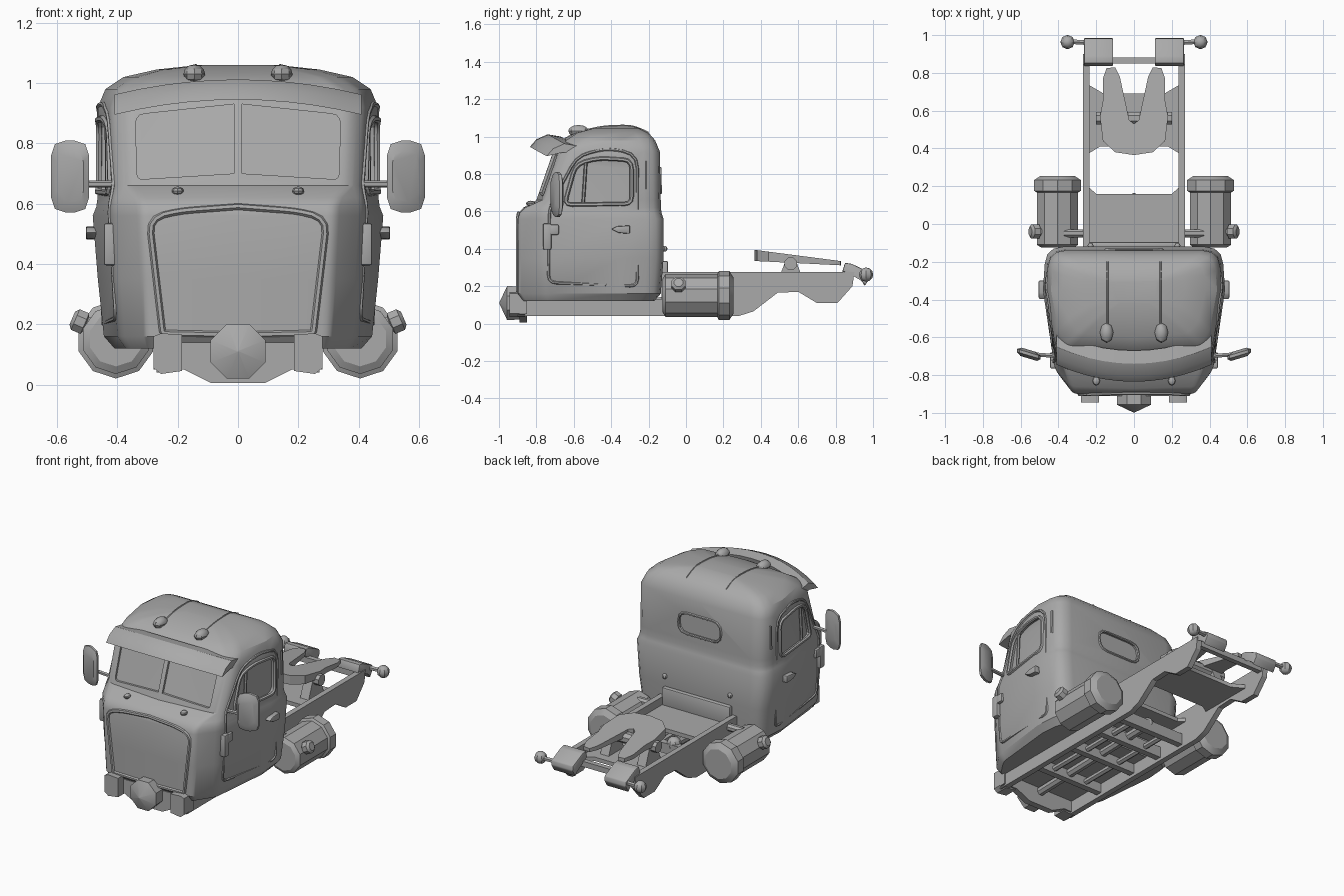
import bpy, bmesh, math
from mathutils import Vector, Matrix
from mathutils.bvhtree import BVHTree

if "Cube" in bpy.data.objects:
    bpy.data.objects.remove(bpy.data.objects["Cube"])

GREY = (0.4, 0.4, 0.4, 1)
mat = bpy.data.materials.new("plain grey")
mat.use_nodes = True
mat.diffuse_color = GREY
mat.node_tree.nodes["Principled BSDF"].inputs["Base Color"].default_value = GREY
parts = []


def finish(name, bm, mirror=False, bevel=0):
    if bevel:
        bmesh.ops.bevel(bm, geom=bm.edges[:], offset=bevel, segments=2, affect='EDGES', profile=0.5)
    if mirror:
        copy = bmesh.ops.duplicate(bm, geom=bm.verts[:] + bm.edges[:] + bm.faces[:])["geom"]
        for v in copy:
            if isinstance(v, bmesh.types.BMVert):
                v.co.x *= -1
    bmesh.ops.recalc_face_normals(bm, faces=bm.faces[:])
    me = bpy.data.meshes.new(name)
    bm.to_mesh(me)
    bm.free()
    ob = bpy.data.objects.new(name, me)
    bpy.context.collection.objects.link(ob)
    me.materials.append(mat)
    parts.append(ob)
    return ob


def loft(bm, rings):
    """Skin a list of equally long closed rings and cap both ends."""
    rows = [[bm.verts.new(p) for p in r] for r in rings]
    n = len(rows[0])
    for a, b in zip(rows, rows[1:]):
        for i in range(n):
            bm.faces.new((a[i], a[(i + 1) % n], b[(i + 1) % n], b[i]))
    caps = [bm.faces.new(rows[0]), bm.faces.new(rows[-1])]
    return caps


def prism(name, pts, axis, a, b, mirror=False, bevel=0):
    place = {'x': lambda p, t: (t, p[0], p[1]), 'y': lambda p, t: (p[0], t, p[1]),
             'z': lambda p, t: (p[0], p[1], t)}[axis]
    bm = bmesh.new()
    loft(bm, [[place(p, t) for p in pts] for t in (a, b)])
    return finish(name, bm, mirror, bevel)


def box(name, x, y, z, mirror=False, bevel=0):
    return prism(name, [(x[0], y[0]), (x[1], y[0]), (x[1], y[1]), (x[0], y[1])], 'z', *z, mirror, bevel)


def turned(name, p, q, profile, n=10, mirror=False):
    """Solid of revolution from p to q; profile is (fraction, radius)."""
    p, q = Vector(p), Vector(q)
    rot = (q - p).to_track_quat('Z', 'Y').to_matrix()
    ring = [rot @ Vector((math.cos(t), math.sin(t), 0)) for t in
            [(i + 0.5) * math.tau / n for i in range(n)]]
    bm = bmesh.new()
    loft(bm, [[p.lerp(q, f) + v * r for v in ring] for f, r in profile])
    return finish(name, bm, mirror)


def rod(name, p, q, r, n=8, mirror=False):
    return turned(name, p, q, [(0, r), (1, r)], n, mirror)


def ball(name, c, size, mirror=True):
    bm = bmesh.new()
    bmesh.ops.create_uvsphere(bm, u_segments=8, v_segments=6, radius=1,
                              matrix=Matrix.Translation(c) @ Matrix.Diagonal((*size, 1)))
    return finish(name, bm, mirror)


def fillet(corners, steps=4):
    """Round each (x, y, radius) corner of a closed polygon."""
    out = []
    for i, (x, y, r) in enumerate(corners):
        c = Vector((x, y))
        if not r:
            out.append(c)
            continue
        a = c + (Vector(corners[i - 1][:2]) - c).normalized() * r
        b = c + (Vector(corners[(i + 1) % len(corners)][:2]) - c).normalized() * r
        for k in range(steps):
            t = k / (steps - 1)
            out.append(a.lerp(c, t).lerp(c.lerp(b, t), t))
    return out


# Cab shell: z, front centre y, front corner y, corner x, side start x, side start y, half width, back y
CAB = [(.12, -.87, -.87, .29, .37, -.75, .41, -.17), (.16, -.9, -.9, .30, .395, -.76, .445, -.135),
       (.35, -.9, -.9, .31, .41, -.77, .465, -.12), (.56, -.9, -.9, .32, .42, -.77, .482, -.12),
       (.59, -.895, -.89, .32, .42, -.77, .47, -.13), (.62, -.87, -.86, .33, .415, -.76, .466, -.135),
       (.66, -.80, -.77, .36, .41, -.73, .466, -.135), (.92, -.71, -.68, .37, .42, -.63, .465, -.14),
       (.98, -.67, -.64, .34, .40, -.57, .44, -.165), (1.02, -.60, -.58, .28, .34, -.52, .38, -.20),
       (1.045, -.5, -.49, .18, .24, -.45, .27, -.25), (1.06, -.42, -.42, .08, .11, -.40, .13, -.30)]


def cab_ring(z, yf, ya, xf, xc, yc, xs, yb):
    k = xs / .47
    half = [(xf, ya, .025 * k), (xc, yc, .035 * k), (xs, -.35, 0), (xs - .015 * k, yb, .09 * k)]
    corners = [(0, yf, 0)] + half + [(0, yb, 0)] + [(-x, y, r) for x, y, r in reversed(half)]
    return [(p.x, p.y, z) for p in fillet(corners)]


bm = bmesh.new()
loft(bm, [cab_ring(*row) for row in CAB])
bmesh.ops.recalc_face_normals(bm, faces=bm.faces[:])
surface = BVHTree.FromBMesh(bm)
cab = finish("cab", bm)

RAYS = {'front': (lambda p: (p[0], -3, p[1]), Vector((0, 1, 0))), 'back': (lambda p: (p[0], 3, p[1]), Vector((0, -1, 0))),
        'side': (lambda p: (3, p[0], p[1]), Vector((-1, 0, 0))), 'top': (lambda p: (p[0], p[1], 3), Vector((0, 0, -1)))}


def project(pts, view):
    start, d = RAYS[view]
    hits = [surface.ray_cast(Vector(start(p)), d)[0] for p in pts]
    return [h for h in hits if h], d


def bead(name, pts, view, r, closed=True, mirror=False):
    """Raised trim following the cab surface."""
    hits, _ = project(pts, view)
    n = len(hits)
    bm = bmesh.new()
    rows = []
    for i, h in enumerate(hits):
        prev = hits[i - 1] if closed or i else h
        nxt = hits[(i + 1) % n] if closed or i < n - 1 else h
        t = (nxt - prev).normalized()
        u = surface.find_nearest(h)[1]
        w = t.cross(u).normalized()
        rows.append([bm.verts.new(h + (w * math.cos(a) + u * math.sin(a)) * r)
                     for a in [k * math.tau / 6 for k in range(6)]])
    for i in range(n if closed else n - 1):
        a, b = rows[i], rows[(i + 1) % n]
        for k in range(6):
            bm.faces.new((a[k], a[(k + 1) % 6], b[(k + 1) % 6], b[k]))
    return finish(name, bm, mirror)


# Outlines on the cab
side_window = fillet([(-.65, .635, .04), (-.29, .64, .04), (-.29, .875, .05), (-.48, .885, .06), (-.59, .85, .05)])
door = fillet([(-.735, .22, .04), (-.26, .20, .04), (-.26, .91, .08), (-.42, .935, .05), (-.58, .90, .07), (-.73, .62, .05)])
pane = fillet([(.014, .70, 0), (.335, .68, .02), (.34, .895, .03), (.014, .93, 0)])
back_window = fillet([(-.15, .70, .06), (.15, .70, .06), (.15, .83, .06), (-.15, .83, .06)])
grille = fillet([(-.25, .17, .01), (0, .165, 0), (.25, .17, .01), (.295, .55, .05), (.2, .575, .05), (0, .59, 0),
                 (-.2, .575, .05), (-.295, .55, .05)])

# Window recesses
bm = bmesh.new()
for outline, view, depth, both in ((side_window, 'side', .022, 1), (pane, 'front', .014, 1), (back_window, 'back', .02, 0)):
    hits, d = project(outline, view)
    for s in ((1, -1) if both else (1,)):
        flip = Vector((s, 1, 1))
        caps = loft(bm, [[(h + d * o) * flip for h in hits] for o in (-.04, depth)])
        bmesh.ops.triangulate(bm, faces=caps)
cutter = finish("window_cutter", bm)
parts.remove(cutter)
cutter.hide_render = True
mod = cab.modifiers.new("windows", 'BOOLEAN')
mod.operation, mod.solver, mod.object = 'DIFFERENCE', 'EXACT', cutter
bpy.context.view_layer.objects.active = cab
bpy.ops.object.modifier_apply(modifier=mod.name)
bpy.data.objects.remove(cutter)

# Cab trim
bead("door_edge", door, 'side', .008, mirror=True)
bead("side_window_frame", side_window, 'side', .011, mirror=True)
bead("back_window_frame", back_window, 'back', .008)
bead("grille_frame", grille, 'front', .011)
bead("roof_cable", [(.14, -.55 + .035 * i) for i in range(11)], 'top', .005, False, True)
bead("side_vent", [(-.21, .72 + .05 * i) for i in range(4)], 'side', .008, False, True)
rod("window_divider", (.432, -.55, .64), (.432, -.535, .87), .009, 6, True)
ball("roof_light", (.145, -.575, 1.03), (.036, .055, .032))
ball("hood_light", (.2, -.83, .642), (.02, .025, .015))
ball("rear_light", (.23, -.115, .40), (.016, .016, .016))
box("door_hinge", (.40, .445), (-.765, -.72), (.395, .535), True, .008)
box("hinge_tab", (.41, .445), (-.73, -.68), (.475, .53), True, .008)
prism("door_handle", [(-.40, .505), (-.37, .52), (-.30, .525), (-.30, .48), (-.36, .485)], 'x', .465, .505, True, .006)

# Sun visor, bowed back and down towards its ends
bm = bmesh.new()
rings = []
for i in range(11):
    x = -.41 + .082 * i
    f = (x / .41) ** 2
    rings.append([(x, y + .09 * f, z - .05 * f) for y, z in
                  ((-.835, .945), (-.80, .985), (-.74, 1.012), (-.67, 1.0), (-.68, .96), (-.75, .965))])
loft(bm, rings)
finish("sun_visor", bm)

# Mirrors
rod("mirror_arm", (.40, -.70, .665), (.53, -.69, .665), .012, 6, True)
bm = bmesh.new()
shape = fillet([(-.063, -.12, .05), (.063, -.12, .05), (.063, .12, .05), (-.063, .12, .05)], 3)
loft(bm, [[(.557 + p.x * k, -.69 + p.x * k * .3 + o, .69 + p.y * k) for p in shape]
          for o, k in ((-.022, .7), (-.006, 1), (.01, 1), (.024, .6))])
finish("side_mirror", bm, True)

# Front bumper parts
turned("nose_cone", (0, -.86, .11), (0, -.998, .11), [(0, .095), (.7, .098), (1, .003)], 8)
prism("bumper_block", [(.185, .045), (.255, .035), (.28, .055), (.28, .16), (.255, .17), (.185, .165)], 'y', -.945, -.86, True)
front = [(.28, .14), (.28, .05), (.18, .05), (.09, .005)]
prism("front_pan", front + [(-x, z) for x, z in reversed(front)], 'y', -.89, -.85)

# Chassis rails
prism("chassis_rail", [(-.9, .04), (.28, .04), (.36, .065), (.49, .165), (.6, .17), (.70, .11), (.81, .11), (.89, .20),
                       (.90, .275), (-.13, .275), (-.13, .13), (-.9, .13)], 'x', .235, .27, True)
for i, y in enumerate((-.62, -.32, -.08, .12)):
    box("crossmember_%d" % (i + 1), (-.24, .24), (y, y + .04), (.06, .13))
deck = [(.235, -.12), (.235, .19), (.2, .16)]
prism("front_deck", deck + [(-x, y) for x, y in reversed(deck)], 'z', .20, .225)
gusset = [(.237, .375), (.237, .735), (.16, .69), (-.16, .69), (-.237, .735), (-.237, .375), (-.18, .41), (.18, .41)]
prism("rear_gusset", gusset, 'z', .185, .21)
box("cab_mount_bar", (-.24, .24), (-.13, -.095), (.20, .335), bevel=.01)
box("rear_crossbar", (-.25, .25), (.85, .882), (.235, .27))
rod("drive_shaft", (0, -.86, .10), (0, .10, .12), .028, 8)
rod("brake_pipe", (.12, -.6, .09), (.12, .12, .09), .018, 6, True)
ball("shaft_joint", (0, .12, .12), (.045, .045, .045), False)

# Fuel tanks
turned("fuel_tank", (.405, -.125, .15), (.405, .255, .15),
       [(0, .09), (.04, .115), (.77, .115), (.79, .13), (.94, .13), (1, .095)], 10, True)
turned("tank_filler", (.48, -.04, .19), (.55, -.04, .22), [(0, .028), (.35, .028), (.4, .04), (.85, .04), (1, .025)], 8, True)
rod("tank_bracket", (.26, -.05, .235), (.37, -.05, .235), .024, 8, True)

# Coupling plate
half = [(.10, .38), (.165, .44), (.18, .57), (.165, .65), (.165, .77), (.145, .825), (.10, .83), (.075, .78), (.025, .55)]
outline = [(0, .365)] + half + [(0, .53)] + [(-x, y) for x, y in reversed(half)]
bm = bmesh.new()
loft(bm, [[(x, y, .335 - .05 * (y - .36)) for x, y in outline],
          [(x, y, .395 - .13 * (y - .36)) for x, y in outline]])
finish("coupling_plate", bm)
rod("coupling_pivot", (-.2, .56, .32), (.2, .56, .32), .036, 8)
prism("coupling_stand", [(.48, .2), (.64, .2), (.59, .33), (.53, .33)], 'x', .10, .16, True)

# Rear flap brackets and lights
prism("flap_bracket", [(.835, .275), (.85, .325), (.885, .32), (.98, .275), (.985, .245), (.955, .20), (.94, .235), (.87, .275)],
      'x', .11, .265, True, .006)
rod("rear_light_arm", (.25, .96, .262), (.33, .965, .262), .014, 6, True)
ball("rear_lamp", (.352, .963, .262), (.038, .038, .038))

bpy.ops.object.select_all(action='DESELECT')
for ob in parts:
    ob.select_set(True)
bpy.context.view_layer.objects.active = cab
bpy.ops.object.shade_smooth_by_angle(angle=math.radians(32))
